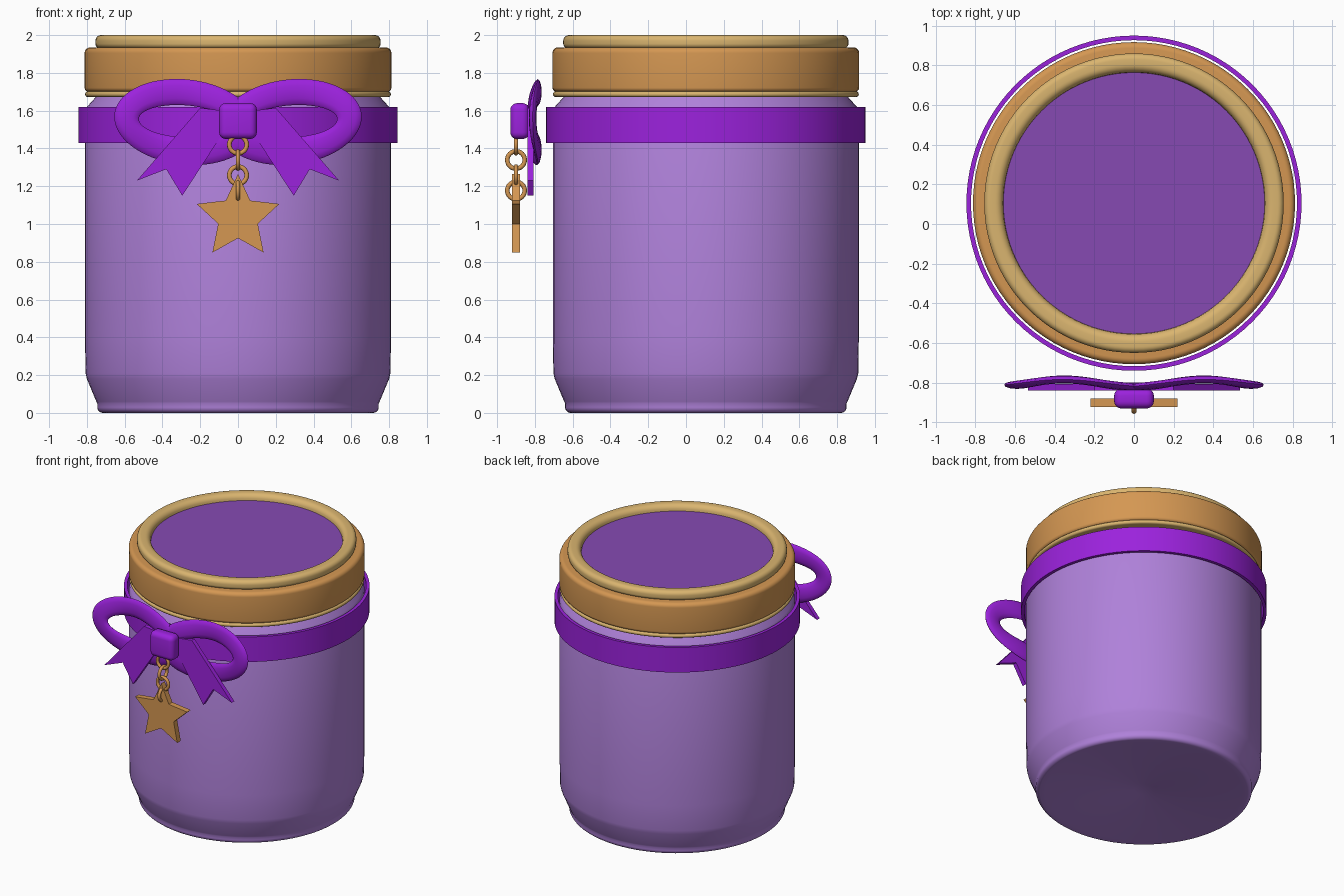
import bpy, bmesh
from math import sin, cos, pi, radians
from mathutils import Matrix, Vector

cube = bpy.data.objects.get("Cube")
if cube:
    bpy.data.objects.remove(cube)

JAR_Y = 0.105      # jar axis
SEGMENTS = 96


def material(name, rgb):
    m = bpy.data.materials.new(name)
    m.use_nodes = True
    m.diffuse_color = (*rgb, 1)
    m.node_tree.nodes["Principled BSDF"].inputs["Base Color"].default_value = (*rgb, 1)
    return m


lilac = material("lilac glass", (0.43, 0.22, 0.70))
violet = material("violet ribbon", (0.33, 0.016, 0.72))
plum = material("plum inlay", (0.24, 0.068, 0.45))
copper = material("copper gold", (0.66, 0.31, 0.085))
pale_gold = material("pale gold", (0.70, 0.46, 0.16))


def finish(bm, name, mat, angle=35):
    bmesh.ops.recalc_face_normals(bm, faces=bm.faces)
    mesh = bpy.data.meshes.new(name)
    bm.to_mesh(mesh)
    bm.free()
    mesh.shade_smooth()
    mesh.set_sharp_from_angle(angle=radians(angle))
    mesh.materials.append(mat)
    obj = bpy.data.objects.new(name, mesh)
    bpy.context.collection.objects.link(obj)
    return obj


def bridge(bm, rings):
    """Skin a closed series of closed vertex rings."""
    for a, b in zip(rings, rings[1:] + rings[:1]):
        for i in range(len(a)):
            j = (i + 1) % len(a)
            bm.faces.new((a[i], a[j], b[j], b[i]))


def lathe(name, profile, mat, closed=False):
    """Revolve (radius, height) points around the jar axis."""
    bm = bmesh.new()
    verts = [bm.verts.new((r, JAR_Y, z)) for r, z in profile]
    edges = [bm.edges.new(pair) for pair in zip(verts, verts[1:])]
    if closed:
        edges.append(bm.edges.new((verts[-1], verts[0])))
    bmesh.ops.spin(bm, geom=verts + edges, cent=(0, JAR_Y, 0), axis=(0, 0, 1),
                   angle=2 * pi, steps=SEGMENTS)
    bmesh.ops.remove_doubles(bm, verts=bm.verts, dist=0.0005)
    return finish(bm, name, mat)


def plate(name, outline, y_front, y_back, mat):
    """Extrude an (x, z) outline along y."""
    bm = bmesh.new()
    face = bm.faces.new([bm.verts.new((x, y_front, z)) for x, z in outline])
    new = bmesh.ops.extrude_face_region(bm, geom=[face])["geom"]
    moved = [v for v in new if isinstance(v, bmesh.types.BMVert)]
    bmesh.ops.translate(bm, verts=moved, vec=(0, y_back - y_front, 0))
    return finish(bm, name, mat)


def arc(cx, cz, r, start, end, steps=6):
    """Points of a rounded corner, angles in degrees."""
    angles = [radians(start + (end - start) * i / steps) for i in range(steps + 1)]
    return [(cx + r * cos(a), cz + r * sin(a)) for a in angles]


# Jar body: shallow punt below, foot, wall, shoulder and neck
lathe("jar_body",
      [(0, 0.02), (0.07, 0.02), (0.09, 0.015), (0.68, 0.005)]
      + arc(0.715, 0.03, 0.03, -90, 0)
      + [(0.745, 0.05), (0.75, 0.06), (0.80, 0.18), (0.807, 0.21), (0.81, 0.4),
         (0.81, 1.59), (0.80, 1.62), (0.755, 1.67), (0.74, 1.70), (0, 1.70)], lilac)

# Ribbon band round the neck
lathe("neck_ribbon", [(0.822, 1.43), (0.845, 1.43), (0.845, 1.62), (0.822, 1.62)],
      violet, closed=True)

# Lid with its lower bead, upper rim and inlay
lathe("lid_bead", [(0.72, 1.672)] + arc(0.795, 1.687, 0.015, -90, 90)
      + [(0.72, 1.702)], pale_gold, closed=True)
lathe("lid_band", [(0, 1.69), (0.78, 1.69)] + arc(0.79, 1.722, 0.022, -90, 0)
      + arc(0.782, 1.905, 0.03, 0, 90) + [(0, 1.935)], copper)
lathe("lid_rim", [(0.65, 1.92), (0.74, 1.92)] + arc(0.73, 1.955, 0.025, -60, 0)
      + arc(0.725, 1.97, 0.03, 0, 90) + arc(0.70, 1.96, 0.04, 90, 180),
      pale_gold, closed=True)
lathe("lid_inlay", [(0, 1.92), (0.67, 1.92), (0.67, 1.955), (0, 1.955)], plum)


# Bow loops: a flattened band swept round a gently waving oval
def bow_loop(name, side):
    bm = bmesh.new()
    rings = []
    for i in range(64):
        t = 2 * pi * i / 64
        outer = Vector((0.28 + 0.375 * cos(t), 1.54 + 0.228 * sin(t + 0.12)))
        inner = Vector((0.295 + 0.23 * cos(t), 1.545 + 0.085 * sin(t + 0.12)))
        mid, half = (outer + inner) / 2, (outer - inner) / 2
        depth = -0.802 + 0.018 * sin(mid.x * 9 - 1.6)
        ring = []
        for k in range(12):
            a = 2 * pi * k / 12
            p = mid + half * cos(a)
            ring.append(bm.verts.new((side * p.x, depth + 0.02 * sin(a), p.y)))
        rings.append(ring)
    bridge(bm, rings)
    return finish(bm, name, violet, 50)


# Bow tails with swallow-tail ends
TAIL = [(0.08, 1.60), (0.20, 1.615), (0.535, 1.23), (0.38, 1.29), (0.295, 1.15),
        (0.08, 1.48)]
for side, label in ((1, "left"), (-1, "right")):
    bow_loop(label + "_bow_loop", side)
    plate(label + "_bow_tail", [(side * x, z) for x, z in TAIL], -0.84, -0.808, violet)

# Bow knot
bm = bmesh.new()
bmesh.ops.create_cube(bm, size=1, matrix=Matrix.Translation((0, -0.88, 1.545))
                      @ Matrix.Diagonal((0.20, 0.10, 0.19, 1)))
bmesh.ops.bevel(bm, geom=bm.edges[:], offset=0.036, segments=5, profile=0.5,
                affect='EDGES')
finish(bm, "bow_knot", violet, 50)


# Chain of alternating links
def chain_link(name, z, facing_side):
    bm = bmesh.new()
    rings = []
    for i in range(32):
        t = 2 * pi * i / 32
        ring = []
        for k in range(10):
            a = 2 * pi * k / 10
            r = 0.046 + 0.012 * cos(a)
            u, w, h = r * cos(t), 0.012 * sin(a), r * sin(t)
            x, y = (w, u) if facing_side else (u, w)
            ring.append(bm.verts.new((x, -0.90 + y, z + h)))
        rings.append(ring)
    bridge(bm, rings)
    return finish(bm, name, copper, 60)


for i in range(4):
    chain_link(f"chain_link_{i + 1}", 1.42 - 0.081 * i, i % 2 == 1)

# Star charm
star = []
for i in range(10):
    r = 0.11 if i % 2 else 0.23
    a = pi / 2 + i * pi / 5
    star.append((r * cos(a), 1.035 + r * sin(a)))
plate("star_charm", star, -0.922, -0.88, copper)
